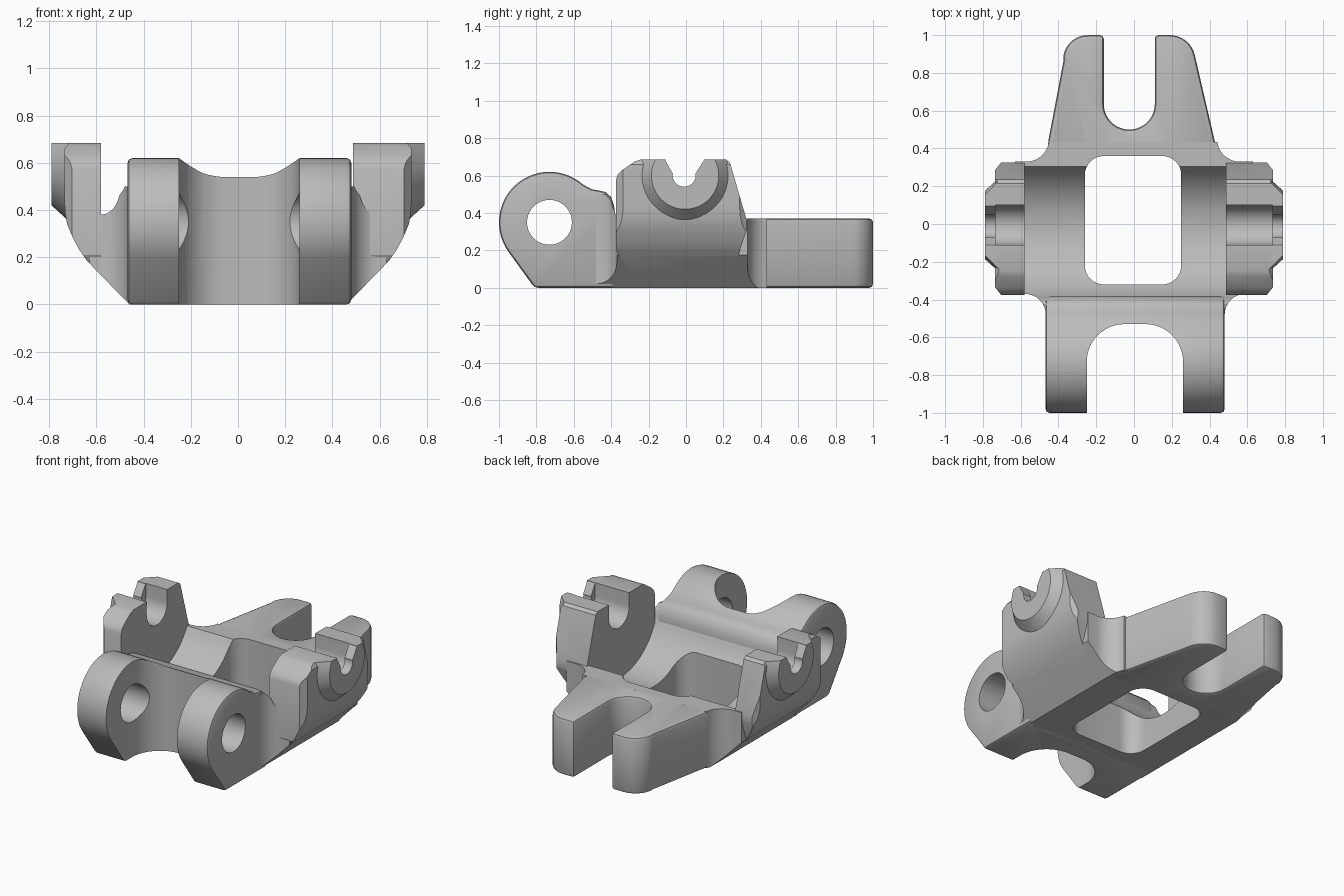
import bpy, bmesh
from math import cos, sin, radians, pi

if "Cube" in bpy.data.objects:
    bpy.data.objects.remove(bpy.data.objects["Cube"])

metal = bpy.data.materials.new("plain_grey")
metal.use_nodes = True
GREY = (0.5, 0.5, 0.5, 1)
metal.diffuse_color = GREY
metal.node_tree.nodes["Principled BSDF"].inputs["Base Color"].default_value = GREY


def arc(cx, cy, r, start, end, steps=12):
    angles = [radians(start + (end - start) * i / steps) for i in range(steps + 1)]
    return [(cx + r * cos(a), cy + r * sin(a)) for a in angles]


def prism(name, points, axis, lo, hi):
    """Extrude a 2D profile along one axis."""
    place = {"x": lambda p, t: (t, p[0], p[1]),
             "y": lambda p, t: (p[0], t, p[1]),
             "z": lambda p, t: (p[0], p[1], t)}[axis]
    bm = bmesh.new()
    a = [bm.verts.new(place(p, lo)) for p in points]
    b = [bm.verts.new(place(p, hi)) for p in points]
    bm.faces.new(a)
    bm.faces.new(b[::-1])
    for i in range(len(points)):
        j = (i + 1) % len(points)
        bm.faces.new((a[i], b[i], b[j], a[j]))
    bmesh.ops.recalc_face_normals(bm, faces=bm.faces)
    mesh = bpy.data.meshes.new(name)
    bm.to_mesh(mesh)
    bm.free()
    mesh.materials.append(metal)
    obj = bpy.data.objects.new(name, mesh)
    bpy.context.collection.objects.link(obj)
    return obj


def activate(obj):
    bpy.ops.object.select_all(action="DESELECT")
    obj.select_set(True)
    bpy.context.view_layer.objects.active = obj


def soften(obj, width):
    mod = obj.modifiers.new("soft_edges", "BEVEL")
    mod.width, mod.segments = width, 2
    mod.limit_method, mod.angle_limit = "ANGLE", radians(50)
    activate(obj)
    bpy.ops.object.modifier_apply(modifier=mod.name)


def boolean(obj, other, operation="DIFFERENCE"):
    """Apply a boolean and discard the helper."""
    mod = obj.modifiers.new("shape", "BOOLEAN")
    mod.operation, mod.object, mod.solver = operation, other, "EXACT"
    activate(obj)
    bpy.ops.object.modifier_apply(modifier=mod.name)
    bpy.data.objects.remove(other)


def finish(obj):
    activate(obj)
    bpy.ops.object.shade_smooth_by_angle(angle=radians(28))


def window():
    pts = (arc(.15, .26, .1, 0, 90, 8) + arc(-.16, .26, .1, 90, 180, 8)
           + arc(-.16, -.22, .1, 180, 270, 8) + arc(.15, -.22, .1, 270, 360, 8))
    return prism("window_cutter", pts, "z", -.5, 1)


def flare():
    """Front cross-section with sloped lower flanks."""
    right = [(.46, 0), (.64, .185), (.675, .235), (.703, .29), (.724, .34),
             (.733, .39), (.735, .44), (.735, .66), (.715, .686)]
    return prism("flare", right + [(-x, z) for x, z in right[::-1]], "y", -1.2, 1.2)


# Front hinge lugs: side profile with pin bore and rounded gap
lug_profile = ([(-.81, 0)] + arc(-.73, .35, .27, 215, 50, 28)
               + [(-.53, .54), (-.50, .526), (-.465, .52), (-.43, .512),
                  (-.40, .485), (-.385, .44), (-.38, .40), (-.38, 0)])
lugs = prism("front_lugs", lug_profile, "x", -.468, .48)
soften(lugs, .02)
gap = ([(-.25, -1.2)] + arc(-.05, -.73, .2, 180, 90) + arc(.06, -.73, .2, 90, 0)
       + [(.26, -1.2)])
boolean(lugs, prism("gap_cutter", gap, "z", -.5, 1))
bore = arc(-.73, .35, .12, 0, 360, 40)[:-1]
boolean(lugs, prism("bore_cutter", bore, "x", -1, 1))
finish(lugs)

# Centre saddle: hollow cradle with filleted shoulders and a window
saddle = [(-.5, 0), (-.5, .5), (-.43, .5)]
saddle += arc(-.03, .55, .38, 193, 331.8, 28) + [(.45, .37), (.45, 0)]
centre = prism("centre_saddle", saddle, "x", -.8, .8)
plan = (arc(.59, -.48, .11, 180, 90, 8) + [(.63, -.37), (.63, .33)]
        + arc(.56, .45, .12, 270, 188, 8)
        + arc(-.57, .45, .12, -8, -90, 8) + [(-.63, .33), (-.63, -.37)]
        + arc(-.577, -.48, .11, 90, 0, 8))
boolean(centre, prism("plan", plan, "z", -.5, 1), "INTERSECT")
boolean(centre, flare(), "INTERSECT")
boolean(centre, window())
finish(centre)

# Rear fork: tapered plate with an open slot
fork_plan = ([(-.465, .31), (-.452, .45), (-.372, .87)]
             + arc(-.245, .87, .13, 172, 90, 9) + [(-.16, 1.0)]
             + arc(-.025, .635, .135, 180, 360, 20) + [(.11, 1.0)]
             + arc(.19, .865, .135, 90, 12, 9) + [(.425, .45), (.455, .31)])
fork = prism("rear_fork", fork_plan, "z", 0, .37)
soften(fork, .02)
boolean(fork, window())
finish(fork)

# Upright ears with a trunnion seat and a tapered round boss
ear_profile = [(-.30, 0), (-.30, .08), (-.375, .21), (-.375, .575), (-.365, .605),
               (-.34, .63), (-.275, .675), (-.245, .685), (.215, .685),
               (.235, .67), (.325, .36), (.325, .31), (.25, .09), (.25, 0)]


def ear_side(name):
    return prism(name, ear_profile, "x", -1, 1)


def cut_seat(obj, side):
    slot = ([(-.11, .8), (-.11, .68), (-.07, .61)] + arc(-.01, .602, .062, 180, 360)
            + [(.05, .61), (.095, .68), (.095, .8)])
    boolean(obj, prism("slot_cutter", slot, "x", -1, 1))
    seat = [(-.11, .8)] + arc(-.006, .6, .105, 180, 360, 16) + [(.1, .8)]
    boolean(obj, prism("seat_cutter", seat, "x", *sorted((side * .3, side * .733))))


for label, side, inner in (("left", 1, .487), ("right", -1, .58)):
    ear_plan = [(inner, -.38), (.70, -.38), (.74, -.33), (.74, .28),
                (.70, .33), (inner, .33)]
    ear = prism(label + "_ear", [(side * x, y) for x, y in ear_plan], "z", 0, .8)
    boolean(ear, ear_side("ear_outline"), "INTERSECT")
    boolean(ear, flare(), "INTERSECT")
    cut_seat(ear, side)
    finish(ear)

    bpy.ops.mesh.primitive_cone_add(
        vertices=64, radius1=.262, radius2=.18, depth=.09,
        location=(side * .745, -.005, .6), rotation=(0, side * pi / 2, 0))
    boss = bpy.context.object
    boss.name = label + "_boss"
    boss.data.materials.append(metal)
    boolean(boss, ear_side("boss_outline"), "INTERSECT")
    cut_seat(boss, side)
    finish(boss)
